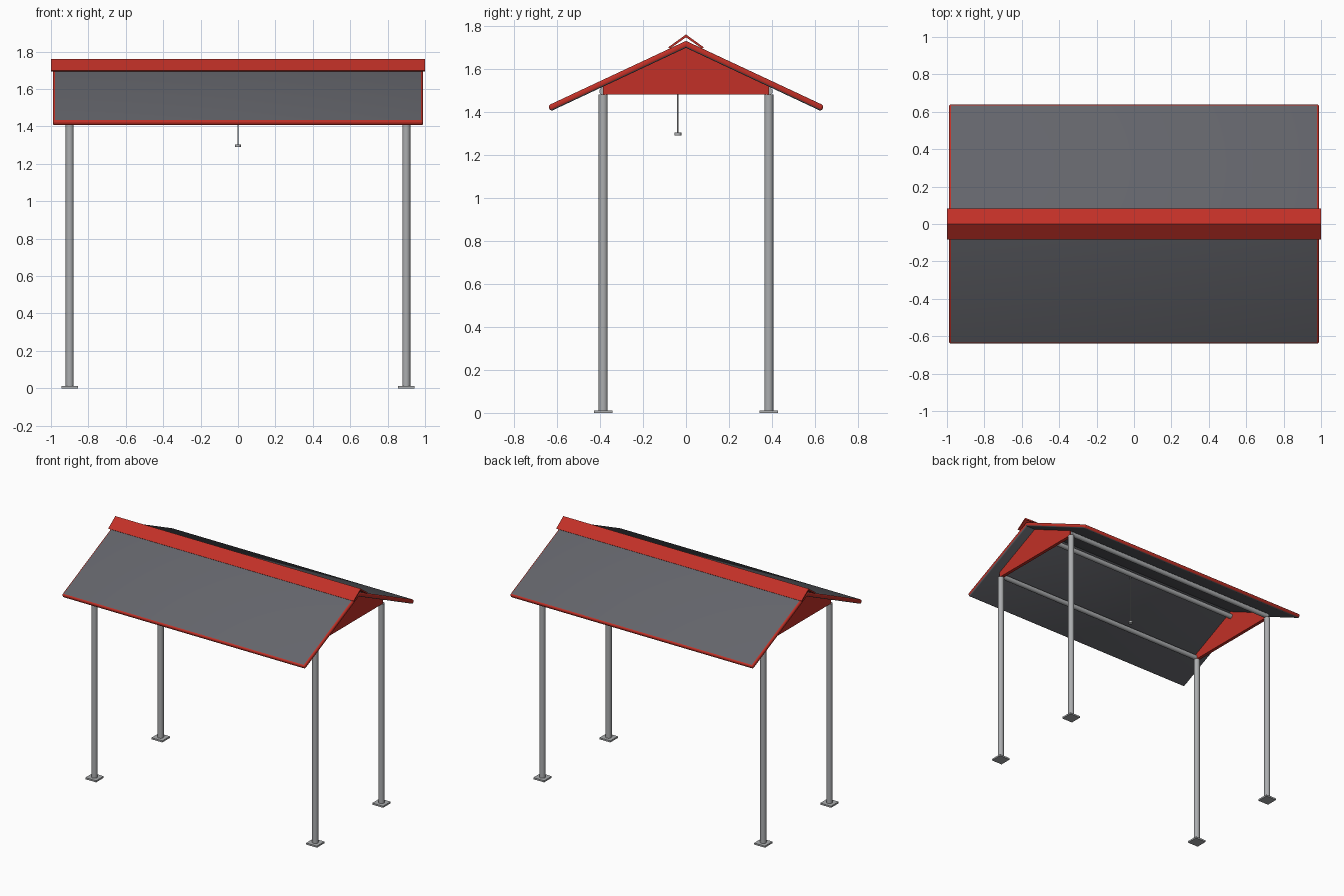
import bpy, bmesh, math
from mathutils import Matrix, Vector

if "Cube" in bpy.data.objects:
    bpy.data.objects.remove(bpy.data.objects["Cube"], do_unlink=True)


def material(name, colour):
    m = bpy.data.materials.new(name)
    m.use_nodes = True
    m.diffuse_color = (*colour, 1)
    m.node_tree.nodes["Principled BSDF"].inputs["Base Color"].default_value = (*colour, 1)
    return m


RED = material("red trim", (0.54, 0.03, 0.02))
GREY = material("dark grey roofing", (0.125, 0.128, 0.145))
STEEL = material("galvanised steel", (0.41, 0.42, 0.43))


def finish(name, bm, *mats, smooth=False):
    bmesh.ops.recalc_face_normals(bm, faces=bm.faces)
    mesh = bpy.data.meshes.new(name)
    bm.to_mesh(mesh)
    bm.free()
    for m in mats:
        mesh.materials.append(m)
    ob = bpy.data.objects.new(name, mesh)
    bpy.context.collection.objects.link(ob)
    if smooth:
        bpy.ops.object.select_all(action="DESELECT")
        ob.select_set(True)
        bpy.context.view_layer.objects.active = ob
        bpy.ops.object.shade_smooth_by_angle(angle=math.radians(40))
    return ob


def box(name, centre, size, mat):
    bm = bmesh.new()
    bmesh.ops.create_cube(bm, size=1, matrix=Matrix.Translation(centre) @ Matrix.Diagonal((*size, 1)))
    return finish(name, bm, mat)


def tube(name, start, end, radius, mat, sides=24):
    a, b = Vector(start), Vector(end)
    turn = (b - a).to_track_quat("Z", "Y").to_matrix().to_4x4()
    bm = bmesh.new()
    bmesh.ops.create_cone(bm, cap_ends=True, segments=sides, radius1=radius, radius2=radius,
                          depth=(b - a).length, matrix=Matrix.Translation((a + b) / 2) @ turn)
    return finish(name, bm, mat, smooth=True)


def extrude_x(name, profile, x0, x1, mat):
    # closed (y, z) outline swept along x
    bm = bmesh.new()
    face = bm.faces.new([bm.verts.new((x0, y, z)) for y, z in profile])
    new = bmesh.ops.extrude_face_region(bm, geom=[face])["geom"]
    bmesh.ops.translate(bm, vec=(x1 - x0, 0, 0), verts=[v for v in new if isinstance(v, bmesh.types.BMVert)])
    return finish(name, bm, mat)


def roof_panel(name, side):
    # sloping slab with rounded outer rim; the ridge end is cut plumb
    slope, thick, half = 0.468, 0.032, 0.99
    eave, ridge = 0.635, 1.73
    up = Vector((0, side * slope, 1)).normalized()
    along = Vector((0, side, -slope)).normalized()
    length = eave / along.dot((0, side, 0)) + 0.008
    end = Vector((0, 0, ridge)) + along * length
    bm = bmesh.new()
    outline = [Vector((0, 0, ridge)), end, end - up * thick * 0.92, Vector((0, 0, ridge - thick))]
    rings = [[bm.verts.new(p + Vector((x, 0, 0))) for p in outline] for x in (-half, half)]
    for ring in rings:
        bm.faces.new(ring)
    for i in range(4):
        j = (i + 1) % 4
        bm.faces.new((rings[0][i], rings[0][j], rings[1][j], rings[1][i]))
    rim = [e for e in bm.edges if any(abs(v.co.y) > 0.1 for v in e.verts)]
    bmesh.ops.bevel(bm, geom=rim, offset=0.011, segments=3, profile=0.5, affect="EDGES")
    bmesh.ops.recalc_face_normals(bm, faces=bm.faces)
    for f in bm.faces:
        f.normal_update()
        facing = f.normal.dot(up)
        f.material_index = 0 if facing > 0.99 or facing < -0.6 else 1
    finish(name, bm, GREY, RED, smooth=True)


# Roof
roof_panel("roof_panel_front", -1)
roof_panel("roof_panel_back", 1)
extrude_x("ridge_cap", [(-0.083, 1.7), (0, 1.76), (0.083, 1.7), (0.075, 1.694), (0, 1.747), (-0.075, 1.694)],
          -1, 1, RED)

# Posts, base plates and gable panels
POST_X, POST_Y, BEAM_Z = 0.9, 0.385, 1.48
for sx, xname in ((-1, "right"), (1, "left")):
    x = sx * POST_X
    for sy, yname in ((-1, "front"), (1, "back")):
        y = sy * POST_Y
        tube(f"post_{yname}_{xname}", (x, y, 0.01), (x, y, BEAM_Z), 0.021, STEEL)
        box(f"base_plate_{yname}_{xname}", (x, y, 0.006), (0.088, 0.088, 0.012), STEEL)
    extrude_x(f"gable_{xname}", [(-POST_Y, BEAM_Z), (POST_Y, BEAM_Z), (POST_Y, 1.518), (0, 1.699),
                                 (-POST_Y, 1.518)], x - 0.012, x + 0.012, RED)

# Long beams
for sy, yname in ((-1, "front"), (1, "back")):
    y = sy * POST_Y
    tube(f"beam_{yname}", (-POST_X, y, 1.496), (POST_X, y, 1.496), 0.018, STEEL)
tube("beam_ridge", (-POST_X, 0, 1.66), (POST_X, 0, 1.66), 0.018, STEEL)

# Hanging rod with end disc
tube("hanging_rod", (0, -0.038, 1.3), (0, -0.038, 1.69), 0.004, STEEL, 12)
tube("rod_end_disc", (0, -0.038, 1.29), (0, -0.038, 1.303), 0.016, STEEL, 16)
